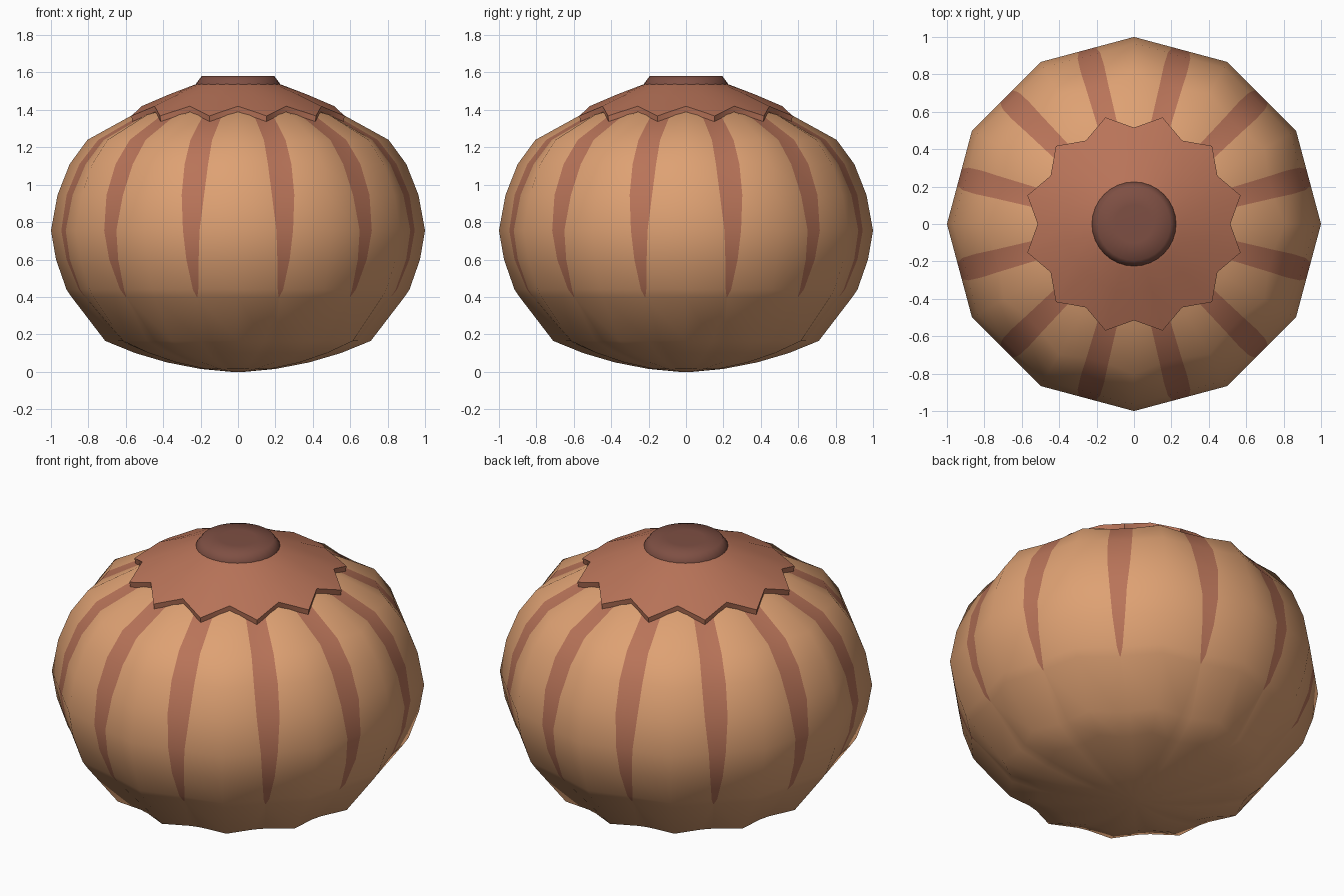
import bpy, bmesh, math

if "Cube" in bpy.data.objects:
    bpy.data.objects.remove(bpy.data.objects["Cube"])


def lin(c):
    return tuple(((v / 255 + 0.055) / 1.055) ** 2.4 for v in c) + (1.0,)


def material(name, rgb):
    m = bpy.data.materials.new(name)
    m.diffuse_color = lin(rgb)
    m.use_nodes = True
    m.node_tree.nodes["Principled BSDF"].inputs["Base Color"].default_value = m.diffuse_color
    return m


TAN = material("tan", (222, 161, 115))
RUST = material("rust", (185, 116, 89))
BROWN = material("dark_brown", (126, 79, 67))


def loft(name, rings, mats, rule=None, angle=180):
    """Skin closed rings of points (top to bottom or back), cap both ends."""
    bm = bmesh.new()
    vs = [[bm.verts.new(p) for p in ring] for ring in rings]
    n = len(rings[0])
    for i in range(len(vs) - 1):
        for j in range(n):
            k = (j + 1) % n
            f = bm.faces.new((vs[i][j], vs[i][k], vs[i + 1][k], vs[i + 1][j]))
            if rule:
                f.material_index = rule(i, j)
    bm.faces.new(vs[0])
    bm.faces.new(vs[-1])
    bmesh.ops.recalc_face_normals(bm, faces=bm.faces)
    me = bpy.data.meshes.new(name)
    bm.to_mesh(me)
    bm.free()
    for m in mats:
        me.materials.append(m)
    ob = bpy.data.objects.new(name, me)
    bpy.context.collection.objects.link(ob)
    bpy.ops.object.select_all(action='DESELECT')
    bpy.context.view_layer.objects.active = ob
    ob.select_set(True)
    bpy.ops.object.shade_smooth_by_angle(angle=math.radians(angle))
    return ob


def polar(r, deg, z):
    a = math.radians(deg)
    return (r * math.cos(a), r * math.sin(a), z)


# Body: twelve ribs; each row is ridge radius, height, stripe half width, groove factor
PROFILE = [
    (0.20, 1.46, 0.020, 0.95), (0.56, 1.375, 0.052, 0.96), (0.805, 1.24, 0.060, 0.975),
    (0.90, 1.11, 0.065, 0.99), (0.965, 0.945, 0.062, 1.0), (1.0, 0.755, 0.046, 1.0),
    (0.973, 0.60, 0.034, 1.0), (0.917, 0.44, 0.015, 0.99), (0.89, 0.40, 0.002, 0.985),
    (0.71, 0.165, 0.030, 0.96), (0.55, 0.10, 0.030, 0.95), (0.38, 0.05, 0.025, 0.95),
    (0.20, 0.015, 0.015, 0.96), (0.04, 0.0, 0.003, 1.0),
]
body_rings = []
for r, z, w, g in PROFILE:
    ring = []
    for k in range(12):
        ring.append(polar(r, 30 * k, z))
        mid = r * math.cos(math.radians(15)) * g
        a = math.radians(30 * k + 15)
        for s in (-w, w):
            ring.append((mid * math.cos(a) - s * math.sin(a),
                         mid * math.sin(a) + s * math.cos(a), z))
    body_rings.append(ring)
# Painted stripes run down the grooves and taper out above the base
loft("body", body_rings, [TAN, RUST], lambda i, j: int(j % 3 == 1 and i < 8))


# Cap: twelve-pointed leafy collar with a thin rim
def star(r_notch, z_notch, r_tip, z_tip):
    return [polar(r_tip, 15 * j, z_tip) if j % 2 else polar(r_notch, 15 * j, z_notch)
            for j in range(24)]


loft("cap", [
    star(0.19, 1.55, 0.19, 1.55),
    star(0.245, 1.53, 0.245, 1.53),
    star(0.37, 1.482, 0.37, 1.475),
    star(0.515, 1.42, 0.59, 1.368),
    star(0.51, 1.39, 0.585, 1.338),
    star(0.20, 1.47, 0.20, 1.47),
], [RUST], angle=45)

# Stem: short, slightly tapered stub
loft("stem", [[polar(r, 11.25 * j, z) for j in range(32)]
              for r, z in ((0.10, 1.582), (0.195, 1.58), (0.225, 1.54), (0.225, 1.50))],
     [BROWN], angle=60)
